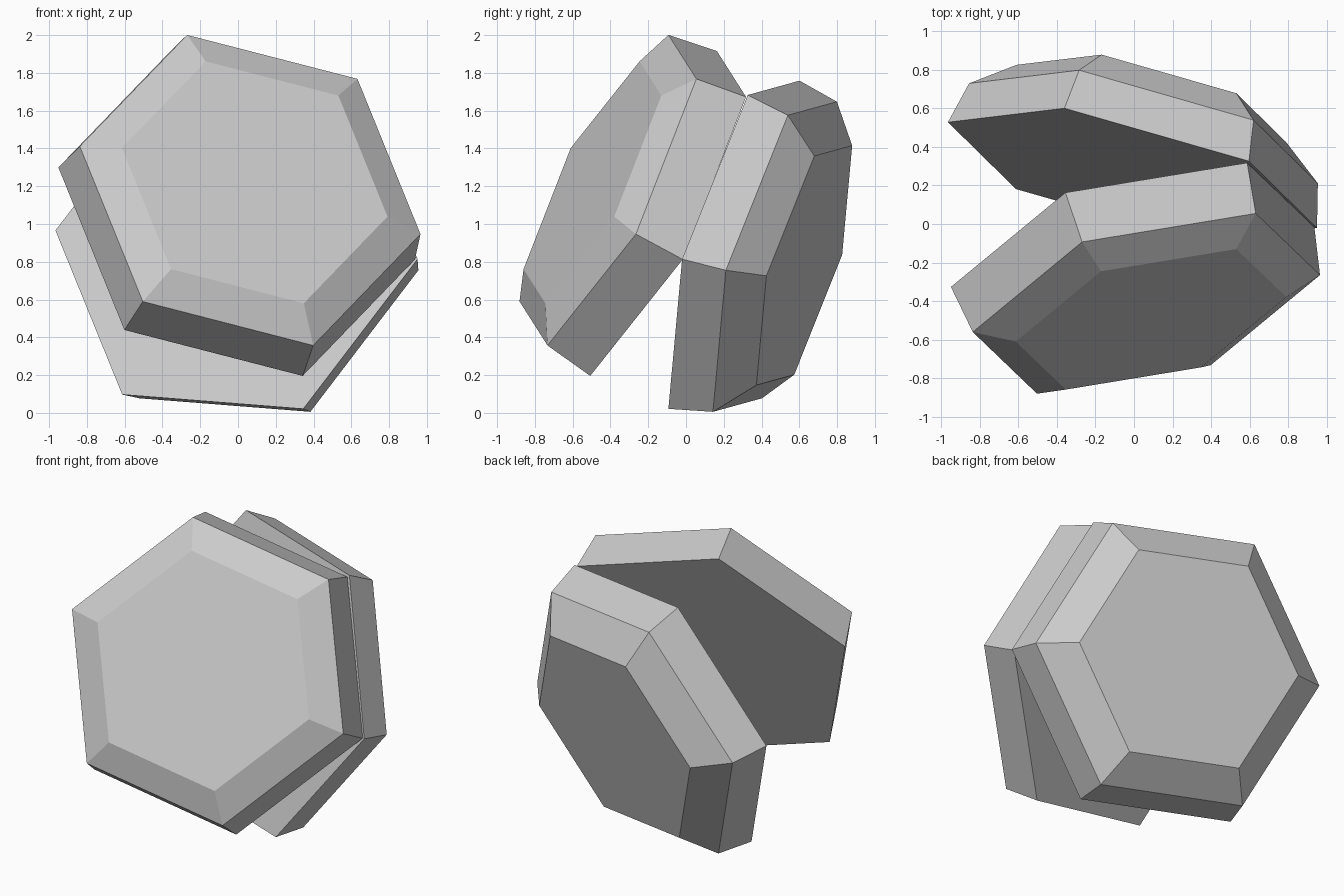
import bpy, bmesh, math
from mathutils import Vector

if "Cube" in bpy.data.objects:
    bpy.data.objects.remove(bpy.data.objects["Cube"])

grey = bpy.data.materials.new("light grey")
grey.diffuse_color = (0.6, 0.6, 0.6, 1)
grey.use_nodes = True
grey.node_tree.nodes["Principled BSDF"].inputs["Base Color"].default_value = grey.diffuse_color


def hex_half(name, centre, axis, corner, layers):
    """Tilted hexagonal shell half: layers are (distance along axis, corner radius)."""
    n = Vector(axis).normalized()
    u = Vector(corner)
    u = (u - n * u.dot(n)).normalized()
    v = n.cross(u)
    bm = bmesh.new()
    rings = []
    for dist, radius in layers:
        ring = []
        for i in range(6):
            a = math.radians(60 * i)
            p = Vector(centre) + n * dist + (u * math.cos(a) + v * math.sin(a)) * radius
            ring.append(bm.verts.new(p))
        rings.append(ring)
    for low, high in zip(rings, rings[1:]):
        for i in range(6):
            j = (i + 1) % 6
            bm.faces.new((low[i], low[j], high[j], high[i]))
    bm.faces.new(rings[0][::-1])
    bm.faces.new(rings[-1])
    bmesh.ops.recalc_face_normals(bm, faces=bm.faces)
    mesh = bpy.data.meshes.new(name)
    bm.to_mesh(mesh)
    bm.free()
    mesh.materials.append(grey)
    obj = bpy.data.objects.new(name, mesh)
    bpy.context.collection.objects.link(obj)
    return obj


# Front half, leaning back and facing the front
hex_half("front_half", (-0.007, -0.172, 1.056), (0.2545, -0.8617, 0.439),
         (-0.354, 0.34, 0.871), [(0, 0.987), (0.28, 0.943), (0.375, 0.735)])

# Back half, meeting the front half along one slanted edge
hex_half("back_half", (-0.008, 0.254, 0.89), (0.245, 0.93, -0.272),
         (-0.355, 0.34, 0.87), [(0, 1.0), (0.233, 0.945), (0.40, 0.73)])
